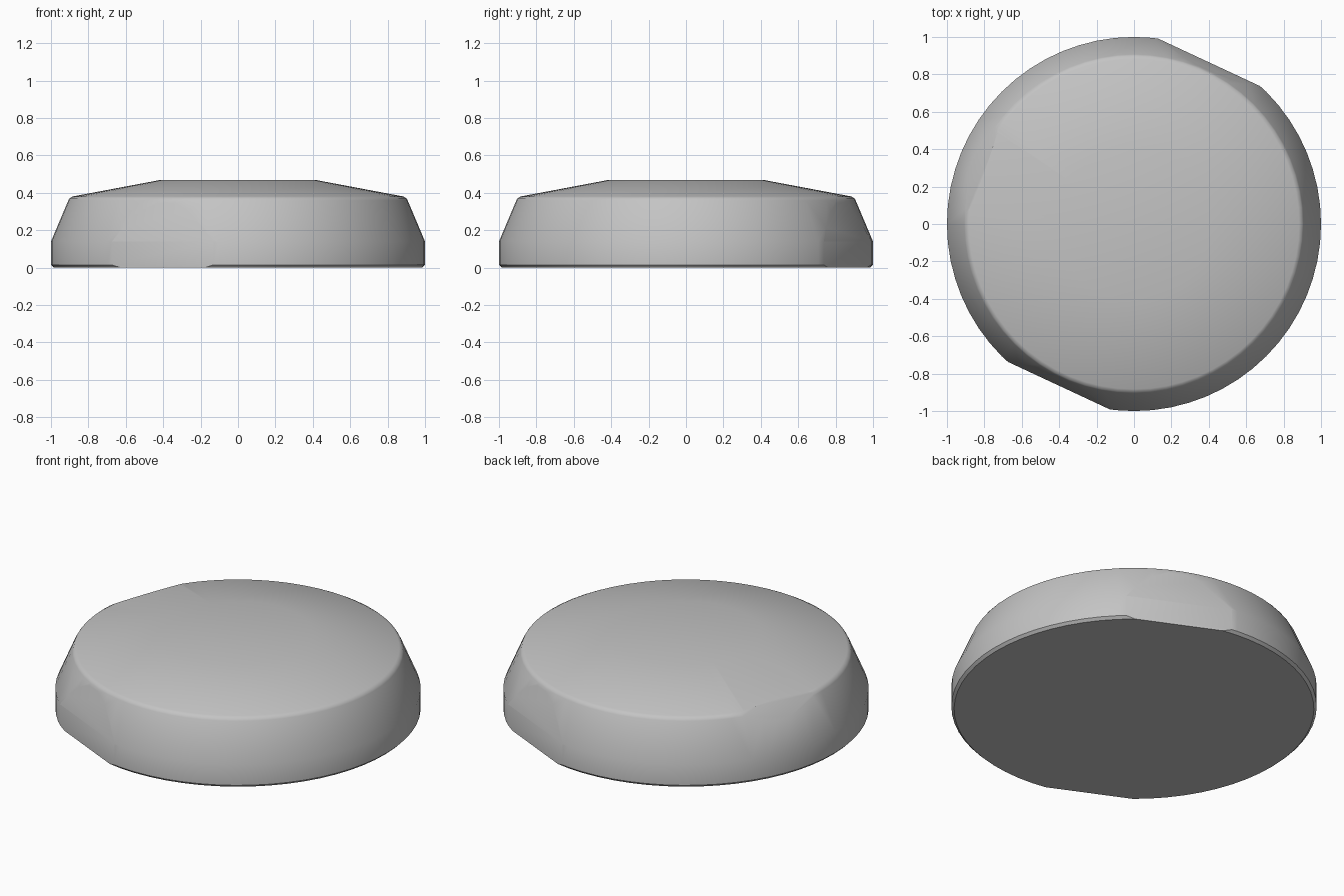
import bpy
import bmesh
import math
from mathutils import Vector

if "Cube" in bpy.data.objects:
    bpy.data.objects.remove(bpy.data.objects["Cube"], do_unlink=True)

# Single plain grey material
grey = bpy.data.materials.new("plain_grey")
grey.use_nodes = True
colour = (0.55, 0.55, 0.55, 1)
grey.diffuse_color = colour
grey.node_tree.nodes["Principled BSDF"].inputs["Base Color"].default_value = colour

# Half profile as (radius, height), turned about z
PROFILE = [(0.985, 0), (1, 0.015), (1, 0.14), (0.907, 0.36),
           (0.9, 0.372), (0.883, 0.381), (0.41, 0.47)]
SEGMENTS = 64

bm = bmesh.new()
rings = []
for r, z in PROFILE:
    ring = []
    for i in range(SEGMENTS):
        a = math.tau * i / SEGMENTS
        ring.append(bm.verts.new((r * math.cos(a), r * math.sin(a), z)))
    rings.append(ring)
for low, high in zip(rings, rings[1:]):
    for i in range(SEGMENTS):
        j = (i + 1) % SEGMENTS
        bm.faces.new((low[i], low[j], high[j], high[i]))
bm.faces.new(rings[0][::-1])
bm.faces.new(rings[-1])


def slice_off(azimuth, distance, height, slope):
    """Trim with a plane that leans inward by slope per unit of height."""
    a = math.radians(azimuth)
    out = Vector((math.cos(a), math.sin(a), 0))
    point = out * distance + Vector((0, 0, height))
    normal = (out + Vector((0, 0, slope))).normalized()
    cut = bmesh.ops.bisect_plane(
        bm, geom=bm.verts[:] + bm.edges[:] + bm.faces[:],
        plane_co=point, plane_no=normal, clear_outer=True)
    edges = [e for e in cut["geom_cut"] if isinstance(e, bmesh.types.BMEdge)]
    bmesh.ops.holes_fill(bm, edges=edges, sides=0)


# Two opposite grip flats: upright at the foot, leaning in above
for azimuth in (65, 245):
    slice_off(azimuth, 0.953, 0.14, 0)
    slice_off(azimuth, 0.953, 0.14, 0.2)

# Small sloping chamfer on the rim
slice_off(160, 0.85, 0.385, 1.0)

bmesh.ops.recalc_face_normals(bm, faces=bm.faces[:])
mesh = bpy.data.meshes.new("round_cap")
bm.to_mesh(mesh)
bm.free()
mesh.materials.append(grey)
cap = bpy.data.objects.new("round_cap", mesh)
bpy.context.collection.objects.link(cap)

# Smooth shading with sharp foot edge
bpy.ops.object.select_all(action="DESELECT")
cap.select_set(True)
bpy.context.view_layer.objects.active = cap
bpy.ops.object.shade_smooth_by_angle(angle=math.radians(32))
